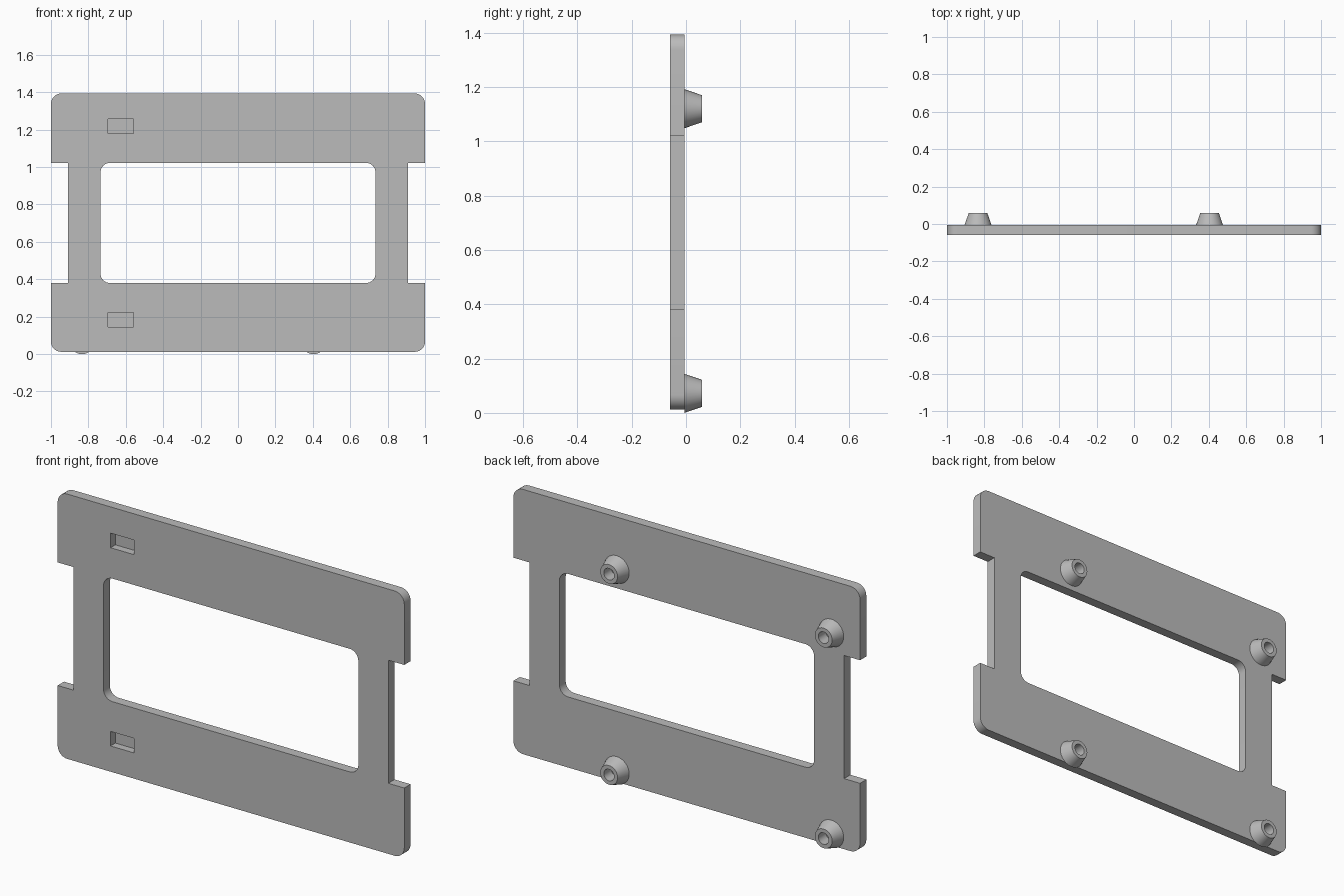
import bpy, bmesh, math
from mathutils import Vector

cube = bpy.data.objects.get("Cube")
if cube:
    bpy.data.objects.remove(cube, do_unlink=True)

FRONT, BACK, TIP = -0.058, -0.006, 0.058   # plate front, plate back, standoff tip
BOTTOM, TOP = 0.012, 1.393
MID = (BOTTOM + TOP) / 2

grey = bpy.data.materials.new("plain_grey")
grey.use_nodes = True
color = (0.5, 0.5, 0.5, 1)
grey.diffuse_color = color
grey.node_tree.nodes["Principled BSDF"].inputs["Base Color"].default_value = color


def finish(name, bm):
    bmesh.ops.recalc_face_normals(bm, faces=bm.faces)
    mesh = bpy.data.meshes.new(name)
    bm.to_mesh(mesh)
    bm.free()
    obj = bpy.data.objects.new(name, mesh)
    bpy.context.collection.objects.link(obj)
    mesh.materials.append(grey)
    return obj


def slab(bm, x0, x1, z0, z1, y0, y1, radius=0, steps=8):
    """Rectangle with optional round corners, extruded along y."""
    pts = []
    corners = [(x1, z1, -1, -1), (x0, z1, 1, -1), (x0, z0, 1, 1), (x1, z0, -1, 1)]
    for i, (x, z, sx, sz) in enumerate(corners):
        if not radius:
            pts.append((x, y0, z))
            continue
        for k in range(steps + 1):
            a = math.pi / 2 * (i + k / steps)
            pts.append((x + sx * radius + radius * math.cos(a), y0,
                        z + sz * radius + radius * math.sin(a)))
    face = bm.faces.new([bm.verts.new(p) for p in pts])
    ext = bmesh.ops.extrude_face_region(bm, geom=[face])["geom"]
    bmesh.ops.translate(bm, vec=Vector((0, y1 - y0, 0)),
                        verts=[v for v in ext if isinstance(v, bmesh.types.BMVert)])


def shade(obj):
    bpy.ops.object.select_all(action="DESELECT")
    obj.select_set(True)
    bpy.context.view_layer.objects.active = obj
    bpy.ops.object.shade_smooth_by_angle(angle=math.radians(30))


# Main plate
bm = bmesh.new()
slab(bm, -1, 1, BOTTOM, TOP, FRONT, BACK, 0.055)
plate = finish("mounting_plate", bm)

# Cutters: window, side notches, blind front pockets
bm = bmesh.new()
slab(bm, -0.735, 0.735, 0.38, 1.022, -0.2, 0.2, 0.05)
for s in (-1, 1):
    slab(bm, *sorted((s * 0.908, s * 1.2)), 0.38, 1.022, -0.2, 0.2)
for z in (0.184, 1.218):
    slab(bm, -0.695, -0.56, z - 0.038, z + 0.038, -0.2, FRONT + 0.04)
cutter = finish("plate_cutter", bm)
cutter.hide_render = True

cut = plate.modifiers.new("cutouts", "BOOLEAN")
cut.operation = "DIFFERENCE"
cut.solver = "EXACT"
cut.object = cutter
bpy.context.view_layer.objects.active = plate
plate.select_set(True)
bpy.ops.object.modifier_apply(modifier=cut.name)
bpy.data.objects.remove(cutter, do_unlink=True)
shade(plate)


def standoff(name, x, z, sides=32):
    """Tapered boss with a blind screw hole, turned around the y axis."""
    bm = bmesh.new()
    profile = [(0.072, BACK), (0.05, TIP), (0.03, TIP), (0.03, BACK + 0.002)]
    rings = []
    for r, y in profile:
        rings.append([bm.verts.new((x + r * math.cos(2 * math.pi * k / sides), y,
                                    z + r * math.sin(2 * math.pi * k / sides)))
                      for k in range(sides)])
    for a, b in zip(rings, rings[1:]):
        for k in range(sides):
            n = (k + 1) % sides
            bm.faces.new((a[k], a[n], b[n], b[k]))
    bm.faces.new(rings[0])
    bm.faces.new(rings[-1])
    shade(finish(name, bm))


# Four standoffs on the back
for side, x in (("right", -0.834), ("left", 0.404)):
    for level, z in (("lower", 0.072), ("upper", 1.12)):
        standoff(f"{level}_{side}_standoff", x, z)
